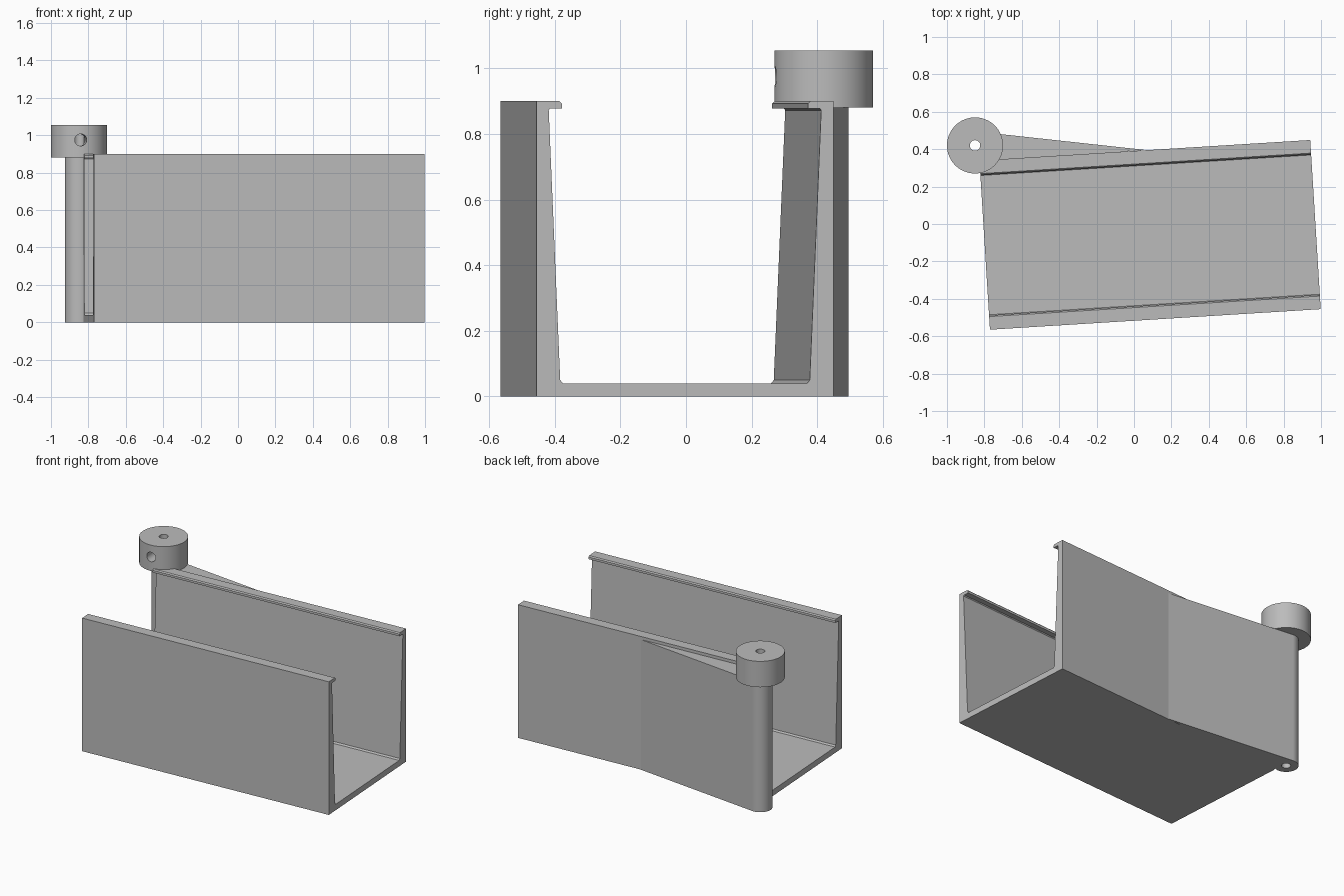
import bpy, bmesh, math
from mathutils import Matrix, Vector

cube = bpy.data.objects.get("Cube")
if cube:
    bpy.data.objects.remove(cube, do_unlink=True)

grey = bpy.data.materials.new("plain grey")
grey.use_nodes = True
COLOUR = (0.5, 0.5, 0.5, 1)
grey.diffuse_color = COLOUR
grey.node_tree.nodes["Principled BSDF"].inputs["Base Color"].default_value = COLOUR

TURN = math.radians(3.55)        # whole channel is turned slightly about z
POST = Vector((-0.85, 0.42, 0))
TOP, CAP_BASE, CAP_TOP = 0.9, 0.88, 1.055


def finish(bm, name):
    bmesh.ops.recalc_face_normals(bm, faces=bm.faces)
    mesh = bpy.data.meshes.new(name)
    bm.to_mesh(mesh)
    bm.free()
    mesh.materials.append(grey)
    obj = bpy.data.objects.new(name, mesh)
    bpy.context.collection.objects.link(obj)
    return obj


def prism(points, offset, name):
    """Extrude a closed outline of 3D points along an offset."""
    bm = bmesh.new()
    face = bm.faces.new([bm.verts.new(p) for p in points])
    out = bmesh.ops.extrude_face_region(bm, geom=[face])
    bmesh.ops.translate(bm, vec=offset,
                        verts=[g for g in out["geom"] if isinstance(g, bmesh.types.BMVert)])
    return finish(bm, name)


def smooth(obj):
    bpy.ops.object.select_all(action="DESELECT")
    obj.select_set(True)
    bpy.context.view_layer.objects.active = obj
    bpy.ops.object.shade_smooth_by_angle(angle=math.radians(30))


# Open channel: floor, tapered walls and inward lips from one mirrored profile
HALF_LEN, HALF_WID = 0.886, 0.453
side = [(0, 0), (0, TOP), (0.07, TOP), (0.077, 0.893), (0.077, 0.878),
        (0.042, 0.878), (0.037, 0.872), (0.072, 0.05), (0.08, 0.04)]
half = [(HALF_WID - inset, z) for inset, z in side]
outline = half + [(-y, z) for y, z in reversed(half)]
channel = prism([(-HALF_LEN, y, z) for y, z in outline], (2 * HALF_LEN, 0, 0), "channel")
channel.matrix_world = Matrix.Translation((0.086, -0.058, 0)) @ Matrix.Rotation(TURN, 4, "Z")

# Tapering web joining the back wall to the hinge post
web = [(0.06, 0.396), (-0.842, 0.4945), (-0.81, 0.42), (-0.824, 0.34), (-0.7, 0.34)]
prism([(x, y, 0) for x, y in web], (0, 0, CAP_BASE), "hinge_web")

# Hinge post with a wide cap and a bore through its length
BORE, POST_R, CAP_R = 0.028, 0.075, 0.15
bm = bmesh.new()
ring = [(BORE, 0), (POST_R, 0), (POST_R, CAP_BASE), (CAP_R, CAP_BASE),
        (CAP_R, CAP_TOP), (BORE, CAP_TOP)]
verts = [bm.verts.new((r, 0, z)) for r, z in ring]
edges = [bm.edges.new((verts[i - 1], verts[i])) for i in range(len(verts))]
bmesh.ops.spin(bm, geom=verts + edges, cent=(0, 0, 0), axis=(0, 0, 1),
               angle=math.tau, steps=64, use_duplicate=False)
bmesh.ops.remove_doubles(bm, verts=bm.verts, dist=0.0001)
post = finish(bm, "hinge_post")
post.location = POST

# Set-screw hole drilled from the front of the cap into the bore
bm = bmesh.new()
bmesh.ops.create_cone(bm, cap_ends=True, segments=32, radius1=0.032, radius2=0.032, depth=0.2)
cutter = finish(bm, "screw_hole_cutter")
cutter.hide_render = True
cutter.matrix_world = (Matrix.Translation(POST + Vector((0, 0, 0.975)))
                       @ Matrix.Rotation(TURN, 4, "Z")
                       @ Matrix.Translation((0, -0.11, 0))
                       @ Matrix.Rotation(math.pi / 2, 4, "X"))
drill = post.modifiers.new("screw hole", "BOOLEAN")
drill.operation = "DIFFERENCE"
drill.solver = "EXACT"
drill.object = cutter
bpy.context.view_layer.update()
bpy.context.view_layer.objects.active = post
bpy.ops.object.modifier_apply(modifier=drill.name)
bpy.data.objects.remove(cutter, do_unlink=True)
smooth(post)
